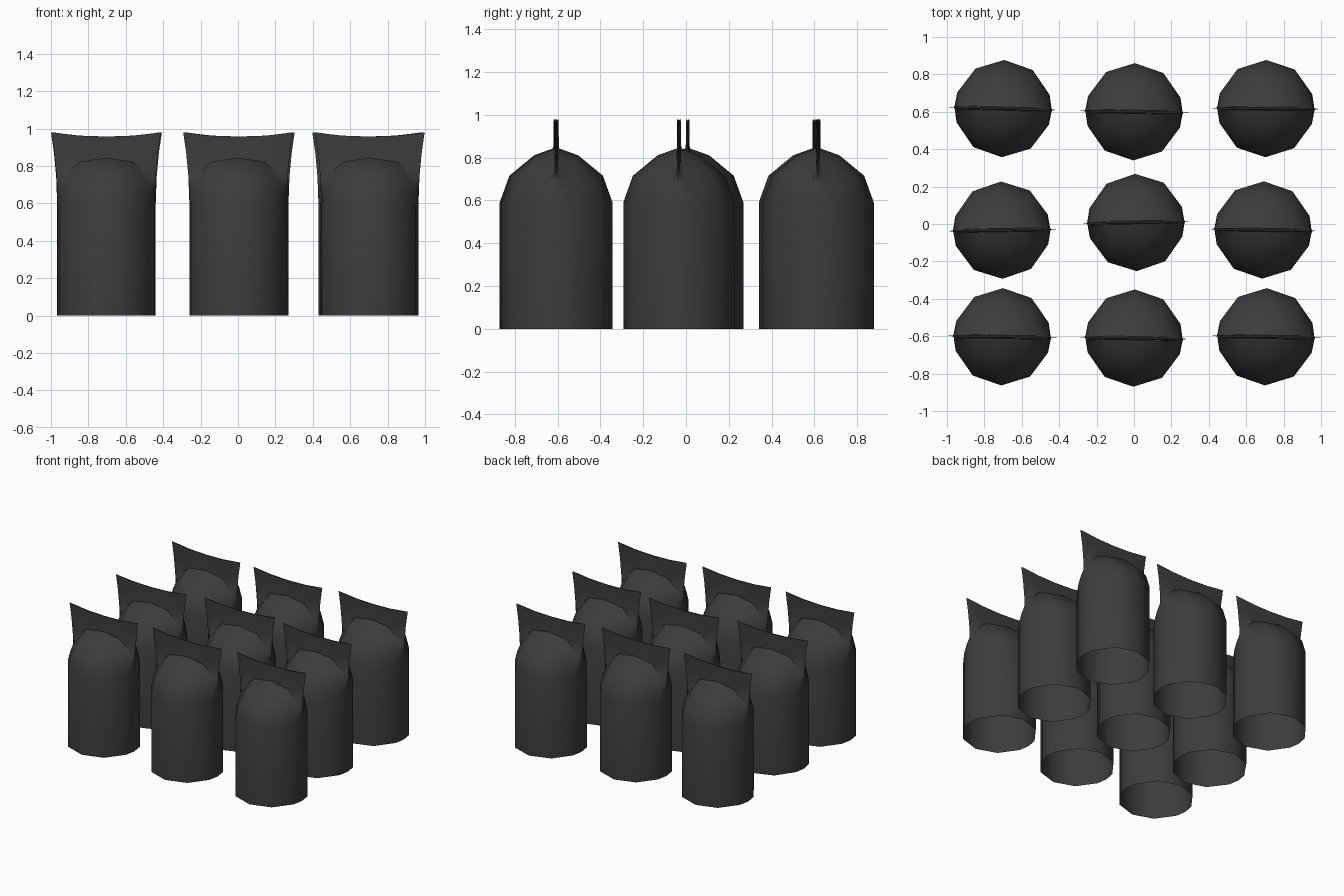
import bpy, bmesh, math
from mathutils import Matrix

if "Cube" in bpy.data.objects:
    bpy.data.objects.remove(bpy.data.objects["Cube"])

dark = bpy.data.materials.new("dark_cloth")
dark.diffuse_color = (0.045, 0.045, 0.045, 1)
dark.use_nodes = True
dark.node_tree.nodes["Principled BSDF"].inputs["Base Color"].default_value = dark.diffuse_color

# Bag profile per column as (x, y, z), from open base to pinched top flap.
# Columns run from the side seam to the middle of the bag.
SEAM = [(.26, 0, 0), (.26, 0, .59), (.261, 0, .63), (.263, 0, .68),
        (.265, 0, .74), (.277, 0, .87), (.293, 0, .98)]
EDGE = [(.247, .08, 0), (.247, .08, .59), (.245, .058, .645), (.24, .03, .69),
        (.235, .008, .73), (.225, .005, .87), (.235, .004, .972)]
FACE = [(.153, .21, 0), (.153, .21, .59), (.152, .172, .70), (.15, .078, .79),
        (.147, .009, .82), (.145, .005, .88), (.148, .004, .962)]
MID = [(0, .26, 0), (0, .26, .59), (0, .215, .715), (0, .10, .81),
       (0, .009, .843), (0, .005, .89), (0, .004, .957)]


def flip(col, sx, sy):
    return [(x * sx, y * sy, z) for x, y, z in col]


# Mirror the columns all the way round
half = [SEAM, EDGE, FACE, MID, flip(FACE, -1, 1), flip(EDGE, -1, 1)]
columns = half + [flip(c, -1, -1) for c in half]


def make_bag(name, x, y, turn):
    bm = bmesh.new()
    grid = [[bm.verts.new(p) for p in col] for col in columns]
    n = len(grid)
    for i in range(n):
        a, b = grid[i], grid[(i + 1) % n]
        for j in range(len(a) - 1):
            bm.faces.new((a[j], b[j], b[j + 1], a[j + 1]))
        # closed strip along the top of the flap
    for i in range(1, 5):
        k, m = (n - i) % n, (n - i - 1) % n
        bm.faces.new((grid[i][-1], grid[i + 1][-1], grid[m][-1], grid[k][-1]))
    for s in (0, 6):
        bm.faces.new((grid[s][-1], grid[(s + 1) % n][-1], grid[s - 1][-1]))
    bm.transform(Matrix.Translation((x, y, 0)) @ Matrix.Rotation(math.radians(turn), 4, 'Z'))
    bm.normal_update()
    mesh = bpy.data.meshes.new(name)
    bm.to_mesh(mesh)
    bm.free()
    mesh.materials.append(dark)
    obj = bpy.data.objects.new(name, mesh)
    bpy.context.collection.objects.link(obj)
    bpy.ops.object.select_all(action='DESELECT')
    obj.select_set(True)
    bpy.context.view_layer.objects.active = obj
    bpy.ops.object.shade_smooth_by_angle(angle=math.radians(60))


# Three loose rows of three bags: x, y, slight turn
layout = [(-.70, .617, -1.5), (0, .60, -1), (.705, .617, -.5),
          (-.707, -.033, 1), (.01, .008, 1), (.69, -.032, -1),
          (-.705, -.603, -1), (0, -.61, -1), (.705, -.603, -1)]
for i, (x, y, turn) in enumerate(layout):
    make_bag(f"bag_{i + 1}", x, y, turn)
